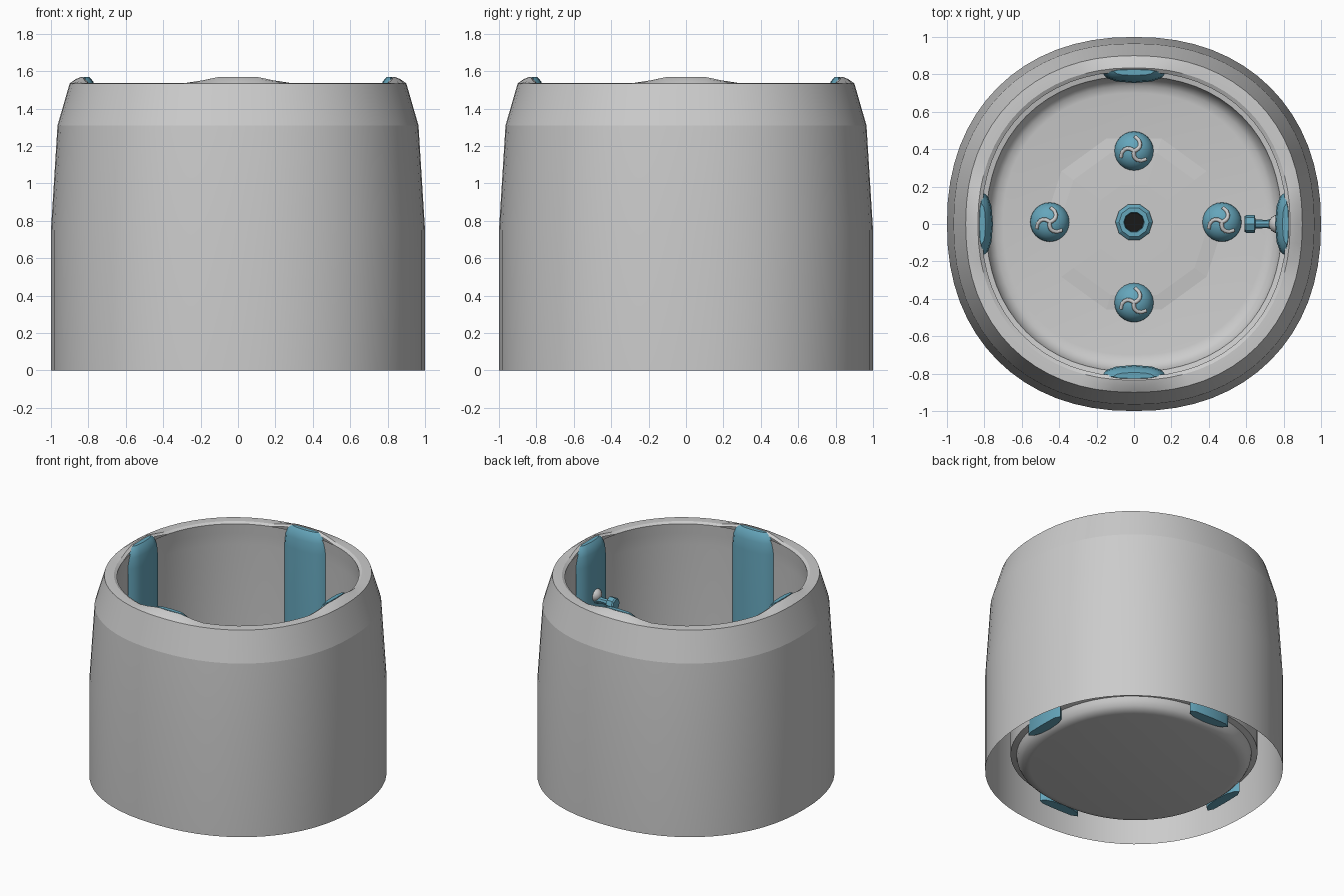
import bpy, bmesh
from math import cos, sin, pi, copysign, radians
from mathutils import Matrix, Vector

if "Cube" in bpy.data.objects:
    bpy.data.objects.remove(bpy.data.objects["Cube"])

N = 2.2
SEG = 64
FLOOR = 0.03


def material(name, rgb):
    m = bpy.data.materials.new(name)
    m.diffuse_color = (*rgb, 1)
    m.use_nodes = True
    m.node_tree.nodes["Principled BSDF"].inputs["Base Color"].default_value = m.diffuse_color
    return m


blue = material("blue", (0.13, 0.38, 0.50))
black = material("black", (0.01, 0.01, 0.01))


def finish(bm, name, mat=None, angle=None):
    bmesh.ops.recalc_face_normals(bm, faces=bm.faces)
    me = bpy.data.meshes.new(name)
    bm.to_mesh(me)
    bm.free()
    ob = bpy.data.objects.new(name, me)
    bpy.context.collection.objects.link(ob)
    if mat:
        me.materials.append(mat)
    if angle:
        bpy.ops.object.select_all(action='DESELECT')
        ob.select_set(True)
        bpy.context.view_layer.objects.active = ob
        bpy.ops.object.shade_smooth_by_angle(angle=radians(angle))
    return ob


def loft(name, rings, mat=None, angle=None, cap_start=False, cap_end=False):
    bm = bmesh.new()
    rows = [[bm.verts.new(p) for p in r] for r in rings]
    n = len(rows[0])
    for a, b in zip(rows, rows[1:]):
        for i in range(n):
            j = (i + 1) % n
            bm.faces.new((a[i], a[j], b[j], b[i]))
    if cap_start:
        bm.faces.new(rows[0])
    if cap_end:
        bm.faces.new(rows[-1])
    return finish(bm, name, mat, angle)


def squircle(r, z, bump=0.0):
    pts = []
    for i in range(SEG):
        a = 2 * pi * i / SEG
        x = r * copysign(abs(cos(a)) ** (2 / N), cos(a))
        y = r * copysign(abs(sin(a)) ** (2 / N), sin(a))
        t = min(max((0.27 - min(abs(x), abs(y))) / 0.18, 0), 1)
        pts.append((x, y, z + bump * t * t * (3 - 2 * t)))
    return pts


def disc(r, z, n, c=(0, 0)):
    return [(c[0] + r * cos(2 * pi * i / n), c[1] + r * sin(2 * pi * i / n), z) for i in range(n)]


# Outer skirt with bevelled shoulder, and rim raised at the four headrests
loft("outer_shell", [squircle(r, z) for r, z in
     [(1, 0), (1, 0.75), (0.965, 1.31), (0.90, 1.535)]], angle=7)
loft("rim", [squircle(0.90, 1.535), squircle(0.865, 1.537, 0.022),
             squircle(0.835, 1.537, 0.033), squircle(0.815, 1.525, 0.03)], angle=30)

# Basin wall and floor
loft("basin", [squircle(r, z) for r, z in
     [(0.815, 1.525), (0.822, 1.45), (0.83, 1.36), (0.83, 0.13), (0.79, 0.12),
      (0.783, 0.09), (0.765, 0.06), (0.74, 0.038), (0.70, FLOOR)]],
     angle=40, cap_end=True)

# Shallow ten-sided step round the drain
loft("floor_step", [disc(r, z, 10) for r, z in
     [(0.48, FLOOR), (0.40, FLOOR + 0.008), (0.22, FLOOR + 0.012)]], cap_end=True)

# Lens-section padded back panels on the four sides
section = [(-1, 0.81), (-0.85, 0.78), (-0.55, 0.762), (0, 0.754), (0.55, 0.762),
           (0.85, 0.78), (1, 0.81), (0.75, 0.83), (0, 0.833), (-0.75, 0.83)]
levels = [(0.05, 0.172, 0), (1.42, 0.172, 0), (1.50, 0.165, 0.1),
          (1.545, 0.145, 0.3), (1.568, 0.11, 0.6)]
for k, side in enumerate(("right", "back", "left", "front")):
    rot = Matrix.Rotation(k * pi / 2, 4, 'Z')
    rings = [[rot @ Vector((d + (0.82 - d) * s, t * w, z)) for t, d in section]
             for z, w, s in levels]
    loft(side + "_headrest", rings, blue, 40, True, True)

# Central drain
loft("drain_ring", [disc(r, z, 10, (0, 0.01)) for r, z in
     [(0.10, FLOOR), (0.10, FLOOR + 0.04), (0.08, FLOOR + 0.06),
      (0.055, FLOOR + 0.06), (0.05, FLOOR + 0.02)]], blue)
loft("drain_hole", [disc(0.054, FLOOR + 0.03, 10, (0, 0.01)),
                    disc(0.054, FLOOR + 0.035, 10, (0, 0.01))], black, cap_end=True)

# Domed floor jets with three curled vanes each
R, H = 0.105, 0.09
for k, (cx, cy) in enumerate([(0.47, 0.01), (0, 0.39), (-0.45, 0.01), (0, -0.42)]):
    loft(f"jet_dome_{k+1}", [disc(R * cos(t * pi / 16), FLOOR + H * sin(t * pi / 16), 24, (cx, cy))
         for t in range(8)], blue, 40, cap_end=True)
    cu = bpy.data.curves.new("jet_vanes", 'CURVE')
    cu.dimensions = '3D'
    cu.bevel_depth = 0.011
    cu.bevel_resolution = 1
    for arm in range(3):
        sp = cu.splines.new('POLY')
        sp.points.add(6)
        for i in range(7):
            r = 0.078 * i / 6
            a = 2 * pi * arm / 3 + 0.4 + 1.1 * (i / 6) ** 2
            z = FLOOR + H * (1 - (r / R) ** 2) ** 0.5
            sp.points[i].co = (cx + r * cos(a), cy + r * sin(a), z, 1)
    bpy.context.collection.objects.link(bpy.data.objects.new(f"jet_vanes_{k+1}", cu))

# Wall tap: flared neck, faceted knob and ball mount
loft("tap", [[(x, r * cos(i * pi / 4), 1.14 + r * sin(i * pi / 4)) for i in range(8)]
     for x, r in [(0.785, 0.042), (0.75, 0.032), (0.71, 0.022), (0.65, 0.024),
                  (0.645, 0.048), (0.60, 0.048), (0.59, 0.04)]], blue,
     cap_start=True, cap_end=True)
bm = bmesh.new()
bmesh.ops.create_uvsphere(bm, u_segments=16, v_segments=10, radius=0.05,
                          matrix=Matrix.Translation((0.77, 0, 1.17)))
finish(bm, "tap_mount", None, 40)
